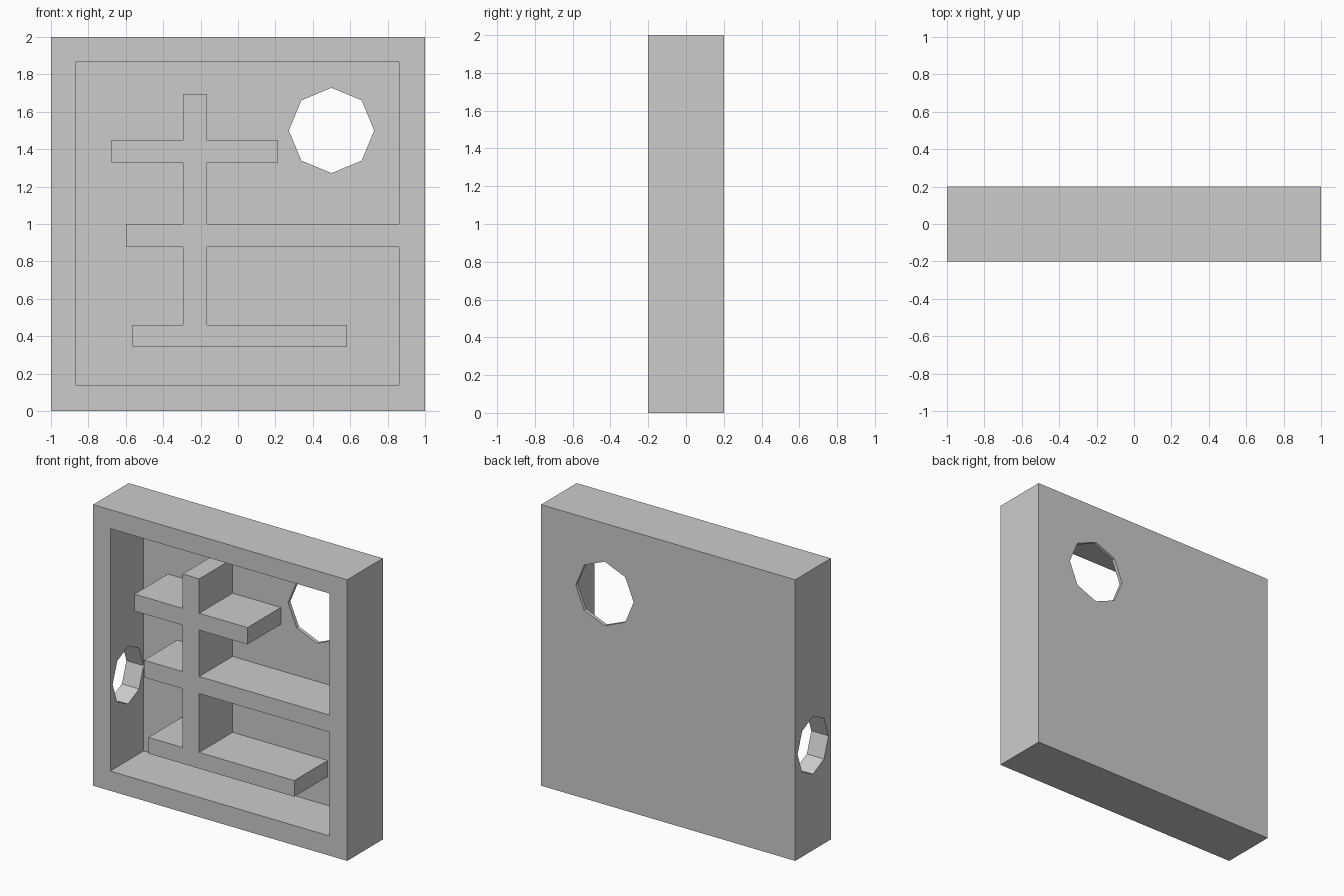
import bpy
from math import pi

if "Cube" in bpy.data.objects:
    bpy.data.objects.remove(bpy.data.objects["Cube"])


def box(name, x, y, z):
    bpy.ops.mesh.primitive_cube_add(
        size=1, location=[(a + b) / 2 for a, b in (x, y, z)])
    ob = bpy.context.object
    ob.name = name
    ob.scale = [b - a for a, b in (x, y, z)]
    bpy.ops.object.transform_apply(location=True, rotation=True, scale=True)
    return ob


def octagon(name, location, rotation, scale, depth):
    bpy.ops.mesh.primitive_cylinder_add(
        vertices=8, radius=1, depth=depth, location=location, rotation=rotation)
    ob = bpy.context.object
    ob.name = name
    ob.scale = (scale[0], scale[1], 1)
    bpy.ops.object.transform_apply(location=True, rotation=True, scale=True)
    return ob


def cut(target, cutter):
    mod = target.modifiers.new("cut", 'BOOLEAN')
    mod.operation = 'DIFFERENCE'
    mod.solver = 'EXACT'
    mod.object = cutter
    bpy.context.view_layer.objects.active = target
    bpy.ops.object.modifier_apply(modifier=mod.name)
    bpy.data.objects.remove(cutter)


# Solid outer block
case = box("divided_tray", (-1, 1), (-0.2, 0.2), (0, 2))

# Front recess, leaving a post and three shelves standing
recess = box("recess_cutter", (-0.865, 0.862), (-0.4, 0.175), (0.14, 1.865))
bars = [
    ("post", (-0.295, -0.165), (0.40, 1.695)),
    ("top_shelf", (-0.675, 0.215), (1.33, 1.45)),
    ("middle_shelf", (-0.60, 1.20), (0.878, 1.0)),
    ("bottom_shelf", (-0.565, 0.583), (0.345, 0.46)),
]
for name, x, z in bars:
    cut(recess, box(name, x, (-0.5, 0.3), z))
cut(case, recess)

# Octagonal hole through the thin back
cut(case, octagon("back_hole", (0.5, 0.18, 1.5), (pi / 2, 0, 0), (0.228, 0.228), 0.2))

# Taller octagonal hole through the left wall
cut(case, octagon("side_hole", (-0.95, 0, 0.747), (0, pi / 2, 0), (0.206, 0.174), 0.3))
